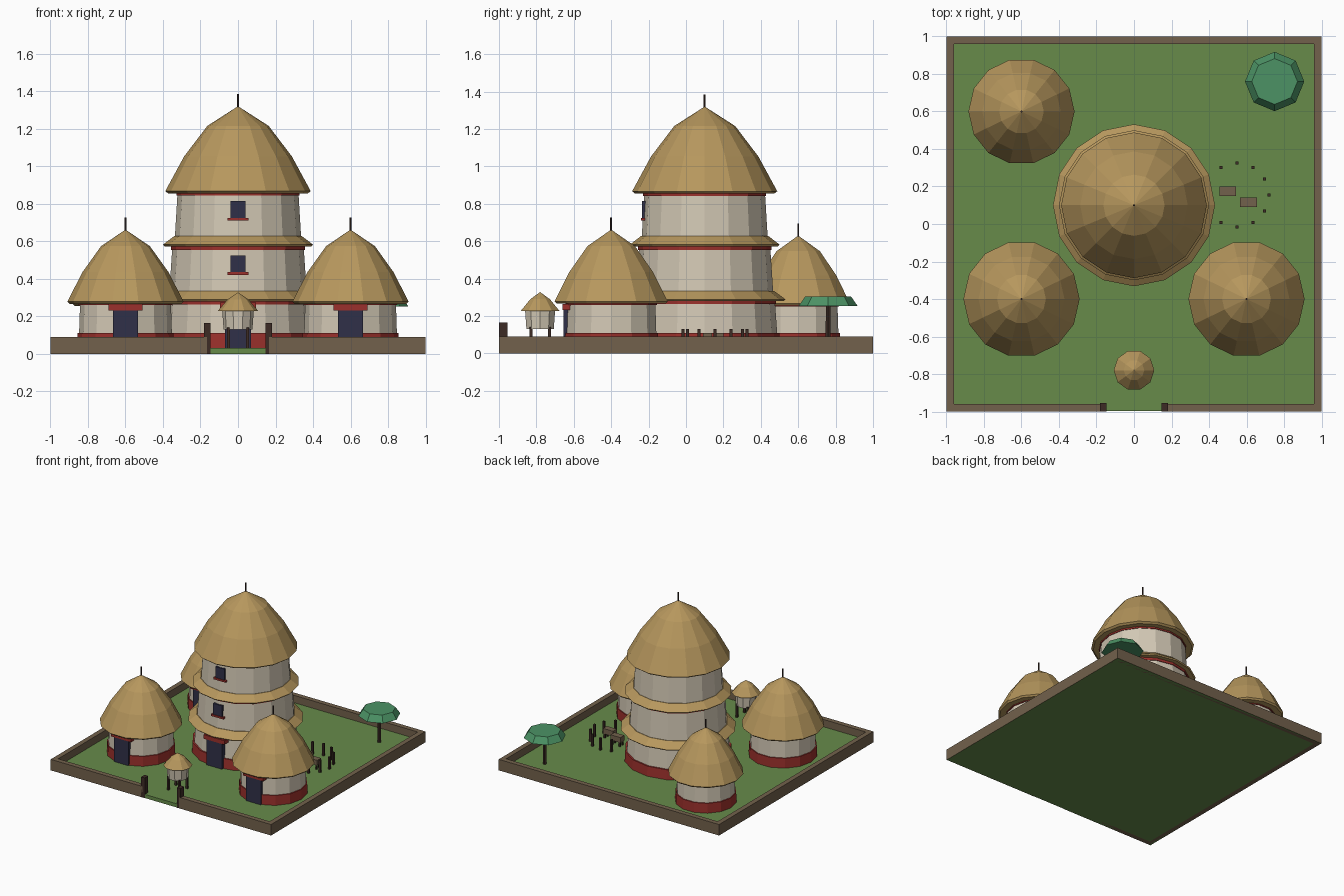
import bpy, bmesh, math
from mathutils import Vector

if "Cube" in bpy.data.objects:
    bpy.data.objects.remove(bpy.data.objects["Cube"])


def material(name, r, g, b):
    m = bpy.data.materials.new(name)
    m.diffuse_color = (r, g, b, 1)
    m.use_nodes = True
    m.node_tree.nodes["Principled BSDF"].inputs["Base Color"].default_value = m.diffuse_color
    return m


THATCH = material("thatch", .47, .31, .11)
PLASTER = material("pale_plaster", .65, .58, .46)
RED = material("red_clay", .33, .03, .025)
DARK = material("dark_opening", .03, .03, .065)
EARTH = material("earth_wall", .17, .12, .072)
GRASS = material("grass", .135, .26, .068)
WOOD = material("dark_wood", .045, .024, .018)
LEAF = material("leaf_green", .072, .29, .13)


def finish(bm, name, mat):
    bmesh.ops.recalc_face_normals(bm, faces=bm.faces)
    me = bpy.data.meshes.new(name)
    bm.to_mesh(me)
    bm.free()
    me.materials.append(mat)
    ob = bpy.data.objects.new(name, me)
    bpy.context.collection.objects.link(ob)
    return ob


def box(name, mat, x0, x1, y0, y1, z0, z1):
    bm = bmesh.new()
    bmesh.ops.create_cube(bm, size=1)
    for v in bm.verts:
        v.co = Vector(((x0 + x1) / 2 + v.co.x * (x1 - x0),
                       (y0 + y1) / 2 + v.co.y * (y1 - y0),
                       (z0 + z1) / 2 + v.co.z * (z1 - z0)))
    return finish(bm, name, mat)


def lathe(name, mat, c, profile, n=16):
    """Faceted solid of revolution around c; profile is (radius, z) from bottom to top."""
    bm = bmesh.new()
    rings = []
    for r, z in profile:
        if r == 0:
            rings.append([bm.verts.new((c[0], c[1], z))] * n)
        else:
            rings.append([bm.verts.new((c[0] + r * math.cos(2 * math.pi * i / n),
                                        c[1] + r * math.sin(2 * math.pi * i / n), z))
                          for i in range(n)])
    for a, b in zip(rings, rings[1:]):
        for i in range(n):
            j = (i + 1) % n
            bm.faces.new(list(dict.fromkeys((a[i], a[j], b[j], b[i]))))
    for ring in (rings[0], rings[-1]):
        if ring[0] is not ring[1]:
            bm.faces.new(ring)
    return finish(bm, name, mat)


def thatched_roof(name, c, r, z0, z1, n):
    h = z1 - z0
    lathe(name + "_roof", THATCH, c,
          [(r * .96, z0 - .012), (r, z0), (r * .74, z0 + h * .41), (r * .42, z0 + h * .77), (0, z1)], n)
    lathe(name + "_finial", WOOD, c, [(.006, z1 - .02), (.006, z1 + .065)], 6)


def doorway(name, c, r, w, top):
    y = c[1] - r
    box(name + "_door", DARK, c[0] - w / 2, c[0] + w / 2, y - .008, y + .04, .03, top)
    box(name + "_lintel", RED, c[0] - w / 2 - .025, c[0] + w / 2 + .025, y - .013, y + .04, top, top + .033)


# ground and compound wall with a front gap
box("ground", GRASS, -.998, .998, -.998, .998, 0, .03)
box("back_wall", EARTH, -1, 1, .96, 1, 0, .09)
for s, side in ((-1, "left"), (1, "right")):
    box(side + "_wall", EARTH, *sorted((s, s * .96)), -1, .96, 0, .09)
    box(side + "_front_wall", EARTH, *sorted((s * .96, s * .165)), -1, -.96, 0, .09)
    box(side + "_gate_post", WOOD, *sorted((s * .146, s * .18)), -1, -.955, 0, .165)

# central three-tier tower
T = (0, .1)
lathe("tower_base_band", RED, T, [(.405, .03), (.4, .11)])
tiers = [(.393, .375, .03, .285), (.368, .35, .30, .575), (.338, .322, .60, .865)]
for i, (r0, r1, z0, z1) in enumerate(tiers, 1):
    lathe(f"tower_tier_{i}", PLASTER, T, [(r0, z0), (r1, z1)])
    lathe(f"tower_band_{i}", RED, T, [(r1 + .007, z1 - .022), (r1 + .007, z1 - .002)])
for i, (r0, r1, z) in enumerate([(.432, .37, .285), (.4, .34, .578)], 1):
    lathe(f"tower_skirt_{i}", THATCH, T, [(r0 * .98, z - .005), (r0, z + .004), (r1, z + .05)])
thatched_roof("tower", T, .388, .867, 1.32, 16)
doorway("tower", T, .4, .14, .24)
for i, (y, z) in enumerate([(-.258, .435), (-.228, .725)], 1):
    box(f"tower_window_{i}", DARK, -.04, .04, y - .006, y + .03, z, z + .09)
    box(f"tower_sill_{i}", RED, -.056, .056, y - .012, y + .03, z - .015, z)

# three round huts
for name, c, r, eave, apex in (("front_left_hut", (-.6, -.4), .31, .278, .662),
                               ("front_right_hut", (.6, -.4), .31, .278, .662),
                               ("back_left_hut", (-.6, .6), .283, .268, .63)):
    w = r - .062
    lathe(name + "_base_band", RED, c, [(w + .01, .03), (w + .008, .11)], 14)
    lathe(name + "_wall", PLASTER, c, [(w + .002, .03), (w - .006, eave)], 14)
    lathe(name + "_top_band", RED, c, [(w + .003, eave - .018), (w + .003, eave - .002)], 14)
    thatched_roof(name, c, r, eave, apex, 14)
    doorway(name, c, w, .132, .232)

# granary on stilts
G = (0, -.78)
for sx in (-1, 1):
    for sy in (-1, 1):
        x, y = G[0] + sx * .05, G[1] + sy * .05
        box("granary_leg", WOOD, x - .008, x + .008, y - .008, y + .008, .03, .14)
lathe("granary_body", PLASTER, G, [(.077, .13), (.085, .24)], 10)
lathe("granary_roof", THATCH, G, [(.108, .228), (.055, .29), (0, .328)], 10)

# animal pen: open ring of stakes with two animals
for k in range(-4, 5):
    a = math.radians(30 * k)
    x, y = .55 + .17 * math.cos(a), .155 + .17 * math.sin(a)
    box("pen_stake", WOOD, x - .008, x + .008, y - .008, y + .008, .03, .13)
for x, y in ((.5, .175), (.61, .115)):
    box("animal_body", EARTH, x - .045, x + .045, y - .025, y + .025, .065, .108)
    for sx in (-1, 1):
        for sy in (-1, 1):
            lx, ly = x + sx * .034, y + sy * .017
            box("animal_leg", WOOD, lx - .006, lx + .006, ly - .006, ly + .006, .03, .07)

# flat-topped tree
lathe("tree_trunk", WOOD, (.75, .76), [(.016, .03), (.014, .27)], 6)
lathe("tree_canopy", LEAF, (.75, .76), [(.158, .253), (.122, .305)], 8)
